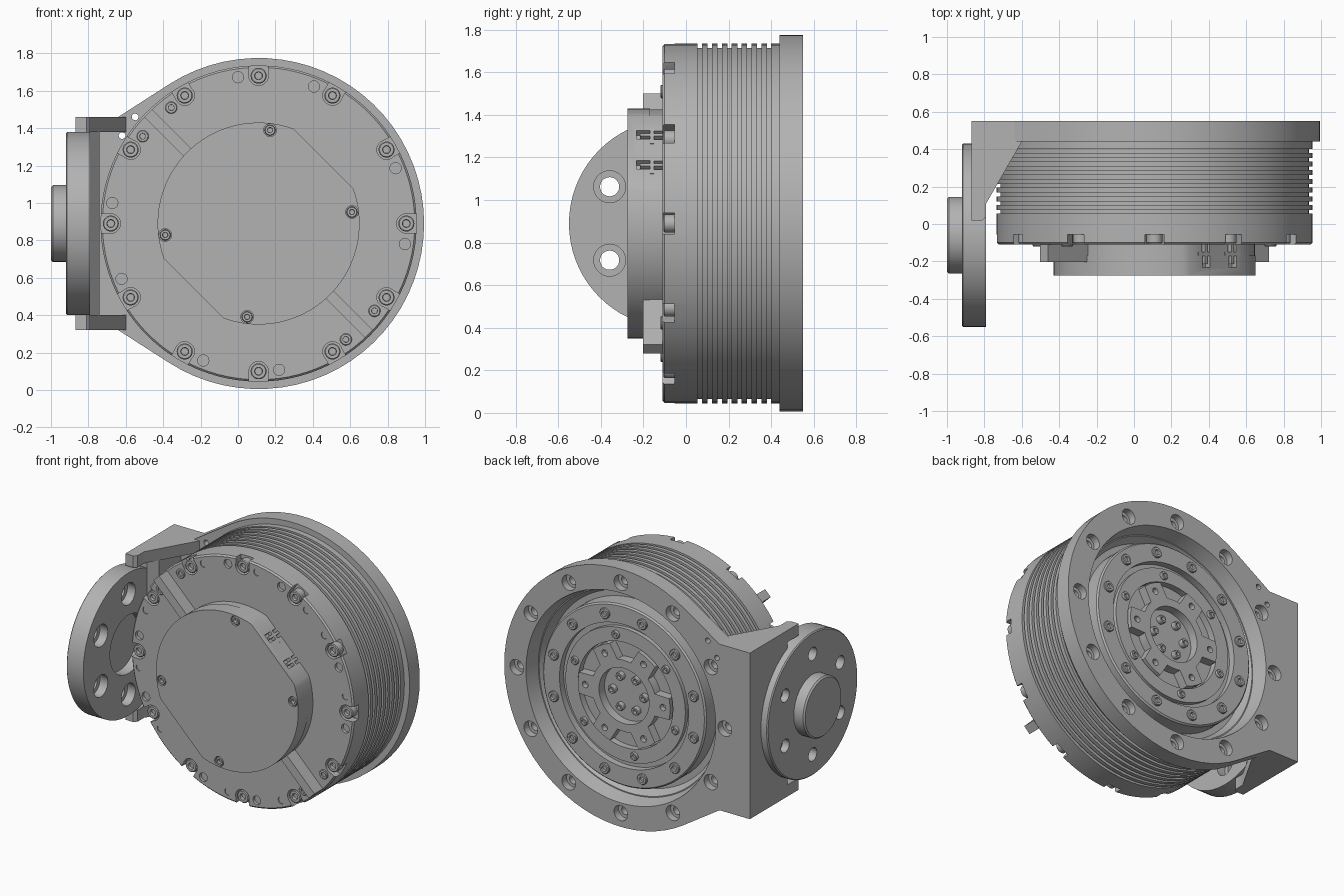
import bpy, bmesh
from math import sin, cos, radians, acos, degrees, sqrt
from mathutils import Matrix

if "Cube" in bpy.data.objects:
    bpy.data.objects.remove(bpy.data.objects["Cube"], do_unlink=True)

CX, CZ = 0.11, 0.89          # main axis, running along y
parts = []

metal = bpy.data.materials.new("machined grey")
metal.use_nodes = True
GREY = (0.45, 0.45, 0.45, 1)
metal.diffuse_color = GREY
metal.node_tree.nodes["Principled BSDF"].inputs["Base Color"].default_value = GREY


def finish(name, bm):
    bmesh.ops.recalc_face_normals(bm, faces=bm.faces)
    mesh = bpy.data.meshes.new(name)
    bm.to_mesh(mesh)
    bm.free()
    mesh.materials.append(metal)
    ob = bpy.data.objects.new(name, mesh)
    bpy.context.collection.objects.link(ob)
    parts.append(ob)
    return ob


def lathe(name, profile, centres=((CX, CZ),), segs=96, axis="y"):
    """Closed turned solid from (radius, height) points, repeated at each centre."""
    bm = bmesh.new()
    for a, b in centres:
        rings = []
        for r, h in profile:
            ring = []
            for i in range(segs if r else 1):
                t = radians(360 * i / segs)
                u, v = a + r * cos(t), b + r * sin(t)
                ring.append(bm.verts.new((u, h, v) if axis == "y" else (h, u, v)))
            rings.append(ring)
        for p, q in zip(rings, rings[1:]):
            for i in range(segs):
                j = (i + 1) % segs
                if len(p) == 1:
                    bm.faces.new((p[0], q[i], q[j]))
                elif len(q) == 1:
                    bm.faces.new((p[i], p[j], q[0]))
                else:
                    bm.faces.new((p[i], p[j], q[j], q[i]))
    return finish(name, bm)


def prism(name, pts, lo, hi, axis="y"):
    bm = bmesh.new()
    face = bm.faces.new([bm.verts.new((a, lo, b) if axis == "y" else (a, b, lo)) for a, b in pts])
    new = bmesh.ops.extrude_face_region(bm, geom=[face])["geom"]
    step = (0, hi - lo, 0) if axis == "y" else (0, 0, hi - lo)
    bmesh.ops.translate(bm, vec=step, verts=[g for g in new if isinstance(g, bmesh.types.BMVert)])
    return finish(name, bm)


def boxes(name, size, spots):
    """Boxes at (radial, tangential, y, angle) around the main axis."""
    bm = bmesh.new()
    for rad, tan, y, ang in spots:
        m = (Matrix.Translation((CX, 0, CZ)) @ Matrix.Rotation(radians(-ang), 4, "Y")
             @ Matrix.Translation((rad, y, tan)) @ Matrix.Diagonal((*size, 1)))
        bmesh.ops.create_cube(bm, size=1, matrix=m)
    return finish(name, bm)


def cut(ob, cutter, keep=False):
    mod = ob.modifiers.new("cut", "BOOLEAN")
    mod.operation, mod.solver, mod.object = "DIFFERENCE", "EXACT", cutter
    bpy.context.view_layer.objects.active = ob
    bpy.ops.object.modifier_apply(modifier=mod.name)
    if not keep:
        parts.remove(cutter)
        bpy.data.objects.remove(cutter, do_unlink=True)


def polar(radius, angles, a=CX, b=CZ):
    return [(a + radius * cos(radians(t)), b + radius * sin(radians(t))) for t in angles]


def rod(name, r, lo, hi, centres, segs=20):
    return lathe(name, [(0, lo), (r, lo), (r, hi), (0, hi)], centres, segs)


def bolts(name, r, top, base, centres):
    inward = 0.02 if base > top else -0.02
    return lathe(name, [(0, top + inward), (r * .45, top + inward), (r * .5, top),
                        (r * .88, top), (r, top + inward * .25), (r, base), (0, base)], centres, 18)


DOZEN = range(0, 360, 30)
SIX = range(0, 360, 60)

# Ribbed drum with stepped rear recess
profile = [(0, -.11), (.835, -.11), (.845, -.1)]
for i in range(8):
    y = .055 + i * .0465
    profile += [(.845, y), (.825, y), (.825, y + .02), (.845, y + .02)]
profile += [(.845, .45), (.69, .45), (.66, .39), (.62, .39), (.62, .505), (.61, .515),
            (.49, .515), (.49, .47), (.455, .47), (.455, .5), (.36, .5), (.36, .455), (0, .455)]
drum = lathe("ribbed_drum", profile)
cut(drum, boxes("notch_cutter", (.14, .09, .1), [(.86, 0, -.1, t) for t in DOZEN]))
cut(drum, rod("bolt_seat_cutter", .052, -.2, -.052, polar(.79, DOZEN)))
cut(drum, rod("large_hole_cutter", .03, -.2, -.09, polar(.79, (22, 68, 98, 172, 202, 248, 278, 352))))
cut(drum, rod("small_hole_cutter", .024, -.2, -.104,
              polar(.79, (8, 38, 52, 82, 112, 158, 188, 218, 262, 292))))
bolts("front_bolts", .043, -.105, -.045, polar(.79, DOZEN))
bolts("strip_bolts", .032, -.12, -.1, polar(.776, (127, 143, 307, 323)))

# Raised diagonal strip behind the cap
boxes("cable_strip", (1.67, .17, .06), [(0, 0, -.117, 135)])


# Round cap with two flats
def cap_outline(radius, flat):
    half = degrees(acos(flat / radius))
    pts = []
    for start in (45, 225):
        sweep = 180 - 2 * half
        pts += polar(radius, [start + half + sweep * i / 36 for i in range(37)])
    return pts


cap_base = prism("cap_base", cap_outline(.536, .486), -.17, -.1)
cap = prism("cap", cap_outline(.54, .49), -.275, -.168)
sockets = [(.49, s * .1, -.16, 45) for s in (-1, 1)]
pocket = boxes("socket_cutter", (.07, .145, .058), sockets)
cut(cap_base, pocket, keep=True)
cut(cap, pocket)
boxes("plug_core", (.04, .11, .018), [(.47, t, y, 45) for _, t, y, _ in sockets])
boxes("plug_pins", (.03, .02, .046),
      [(.475, t + d, y, 45) for _, t, y, _ in sockets for d in (-.035, 0, .035)])
cap_spots = polar(.503, (7, 83, 187, 263))
cut(cap, rod("cap_bolt_cutter", .034, -.3, -.25, cap_spots))
bolts("cap_bolts", .029, -.273, -.24, cap_spots)

# Rear flange with straight-sided wing
arc = polar(.885, [-122.8 + 245.6 * i / 48 for i in range(49)])
flange = prism("flange", arc + [(-.64, 1.46), (-.87, 1.46), (-.87, .32), (-.64, .32)], .44, .55)
cut(flange, lathe("bore_cutter", [(0, .4), (.685, .4), (.725, .57), (0, .57)]))
cut(flange, lathe("flange_hole_cutter", [(0, .46), (.03, .46), (.03, .5), (.052, .5), (.052, .6), (0, .6)],
                  polar(.79, DOZEN), 24))
cut(flange, rod("pin_hole_cutter", .018, .4, .6, [(-.55, 1.46), (-.62, 1.36)]))

# Rear rotor bolts and lugged hub
bolts("rotor_bolts", .036, .53, .5, polar(.55, range(15, 375, 30)))
bolts("inner_ring_bolts", .028, .515, .48, polar(.405, range(20, 380, 60)))
star = []
for k in SIX:
    star += polar(.35, [k - 12, k - 4, k + 4, k + 12])
    star += polar(.245, [k + 18, k + 26, k + 34, k + 42])
hub = prism("lugged_hub", star, .44, .515)
cut(hub, rod("hub_bore_cutter", .19, .4, .6, [(CX, CZ)], 48))
cut(hub, rod("lug_hole_cutter", .022, .48, .6, polar(.295, SIX)))
bolts("hub_bolts", .028, .485, .45, polar(.12, SIX))

# Bracket ribs and wall joining the flange to the side disc
rib = [(-.87, .5), (-.6, .5), (-.6, .44), (-.79, .11), (-.79, .04), (-.81, .02), (-.87, .02)]
for name, z in (("lower_rib", .32), ("upper_rib", 1.38)):
    prism(name, rib, z, z + .08, "z")
prism("bracket_wall", [(-.87, .5), (-.74, .5), (-.74, .2), (-.79, .14), (-.87, .14)], .39, 1.39, "z")

# Side disc with hub, bore and counterbored holes
SY = -.06
disc = lathe("side_disc", [(0, -1), (.195, -1), (.205, -.99), (.205, -.92), (.483, -.92), (.49, -.913),
                           (.49, -.79), (.2, -.79), (.2, -.86), (0, -.86)], [(SY, CZ)], 72, "x")
cut(disc, lathe("disc_hole_cutter", [(0, -.95), (.045, -.95), (.045, -.85), (.075, -.85), (.075, -.75), (0, -.75)],
                polar(.345, range(30, 390, 60), SY, CZ), 28, "x"))

# Smooth curved surfaces, keep machined edges crisp
bpy.ops.object.select_all(action="DESELECT")
for ob in parts:
    ob.select_set(True)
bpy.context.view_layer.objects.active = parts[0]
bpy.ops.object.shade_smooth_by_angle(angle=radians(30))
